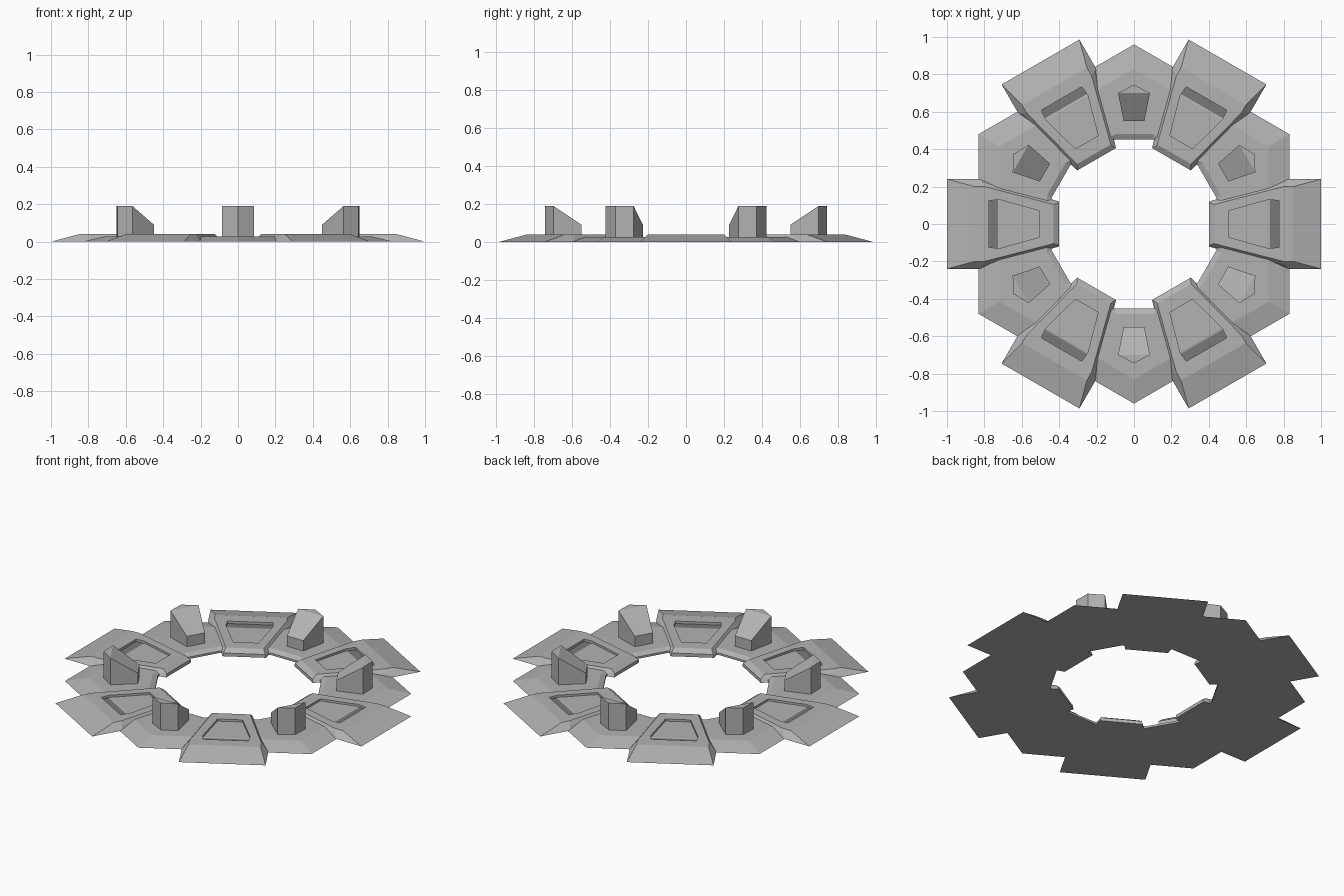
import bpy
import bmesh
from math import pi, sin, cos

cube = bpy.data.objects.get("Cube")
if cube:
    bpy.data.objects.remove(cube, do_unlink=True)


def material(name, value):
    mat = bpy.data.materials.new(name)
    colour = (value, value, value, 1)
    mat.diffuse_color = colour
    mat.use_nodes = True
    mat.node_tree.nodes["Principled BSDF"].inputs["Base Color"].default_value = colour
    return mat


light = material("light grey", 0.45)
dark = material("dark grey", 0.19)


def loft(name, loops, closed=False):
    """Mesh of stacked loops of points; closed joins last to first, else ends are capped."""
    bm = bmesh.new()
    rings = [[bm.verts.new(p) for p in loop] for loop in loops]
    pairs = list(zip(rings, rings[1:]))
    if closed:
        pairs.append((rings[-1], rings[0]))
    n = len(rings[0])
    for a, b in pairs:
        for i in range(n):
            j = (i + 1) % n
            bm.faces.new((a[i], a[j], b[j], b[i]))
    if not closed:
        bm.faces.new(rings[0][::-1])
        cap = bm.faces.new(rings[-1])
        cap.material_index = 1
    bmesh.ops.recalc_face_normals(bm, faces=bm.faces)
    mesh = bpy.data.meshes.new(name)
    bm.to_mesh(mesh)
    bm.free()
    mesh.materials.append(light)
    mesh.materials.append(dark)
    return mesh


def place(name, mesh, angle=0):
    obj = bpy.data.objects.new(name, mesh)
    obj.rotation_euler.z = angle
    bpy.context.collection.objects.link(obj)


def mirrored(half, z):
    """Outline symmetric about the x axis from its +y half."""
    return [(x, y, z) for x, y in half] + [(x, -y, z) for x, y in reversed(half)]


def around(points, z):
    """Repeat points of one sixth of the ring."""
    out = []
    for k in range(6):
        a = pi / 6 + k * pi / 3
        out += [(x * cos(a) - y * sin(a), x * sin(a) + y * cos(a), z) for x, y in points]
    return out


def hex_sector(r):
    q = r * 3 ** 0.5 / 4
    return [(r * 0.75, -q), (r * 0.875, -q / 2), (r, 0), (r * 0.875, q / 2)]


def inner_sector(r):
    s = r - 0.02
    return [(s * cos(pi / 6), -s / 2), (r, -0.1), (r, 0), (r, 0.1)]


# Low sloping hexagonal base with a central opening
base = loft("base_ring", [
    around(hex_sector(0.96), 0), around(hex_sector(0.83), 0.027),
    around(inner_sector(0.48), 0.027), around(inner_sector(0.452), 0.012),
    around(inner_sector(0.452), 0)], closed=True)
place("base_ring", base)

# Raised plates, each with a sunken dark panel
plate = loft("raised_plate", [
    mirrored([(0.40, 0.12), (0.82, 0.24), (1.0, 0.24)], 0),
    mirrored([(0.40, 0.115), (0.81, 0.22), (0.925, 0.22)], 0.02),
    mirrored([(0.43, 0.105), (0.80, 0.2), (0.85, 0.2)], 0.04),
    mirrored([(0.505, 0.07), (0.72, 0.13), (0.775, 0.125)], 0.04),
    mirrored([(0.505, 0.07), (0.72, 0.13), (0.775, 0.125)], 0.025)])

# Five-sided blocks with a slanted inner top
outline = [(0.55, 0.055), (0.70, 0.085), (0.745, 0), (0.70, -0.085), (0.55, -0.055)]
block = loft("block", [
    [(x, y, 0.01) for x, y in outline],
    [(x, y, 0.09 if x < 0.6 else 0.19) for x, y in outline]])
bm = bmesh.new()
bm.from_mesh(block)
bm.verts.ensure_lookup_table()
top = [f for f in bm.faces if f.material_index == 1][0]
ridge = [v for v in top.verts if 0.69 < v.co.x < 0.71]
bmesh.ops.connect_verts(bm, verts=ridge)
for f in bm.faces:
    f.material_index = 0
bm.to_mesh(block)
bm.free()

for k in range(6):
    place("raised_plate_%d" % (k + 1), plate, k * pi / 3)
    place("block_%d" % (k + 1), block, pi / 6 + k * pi / 3)
